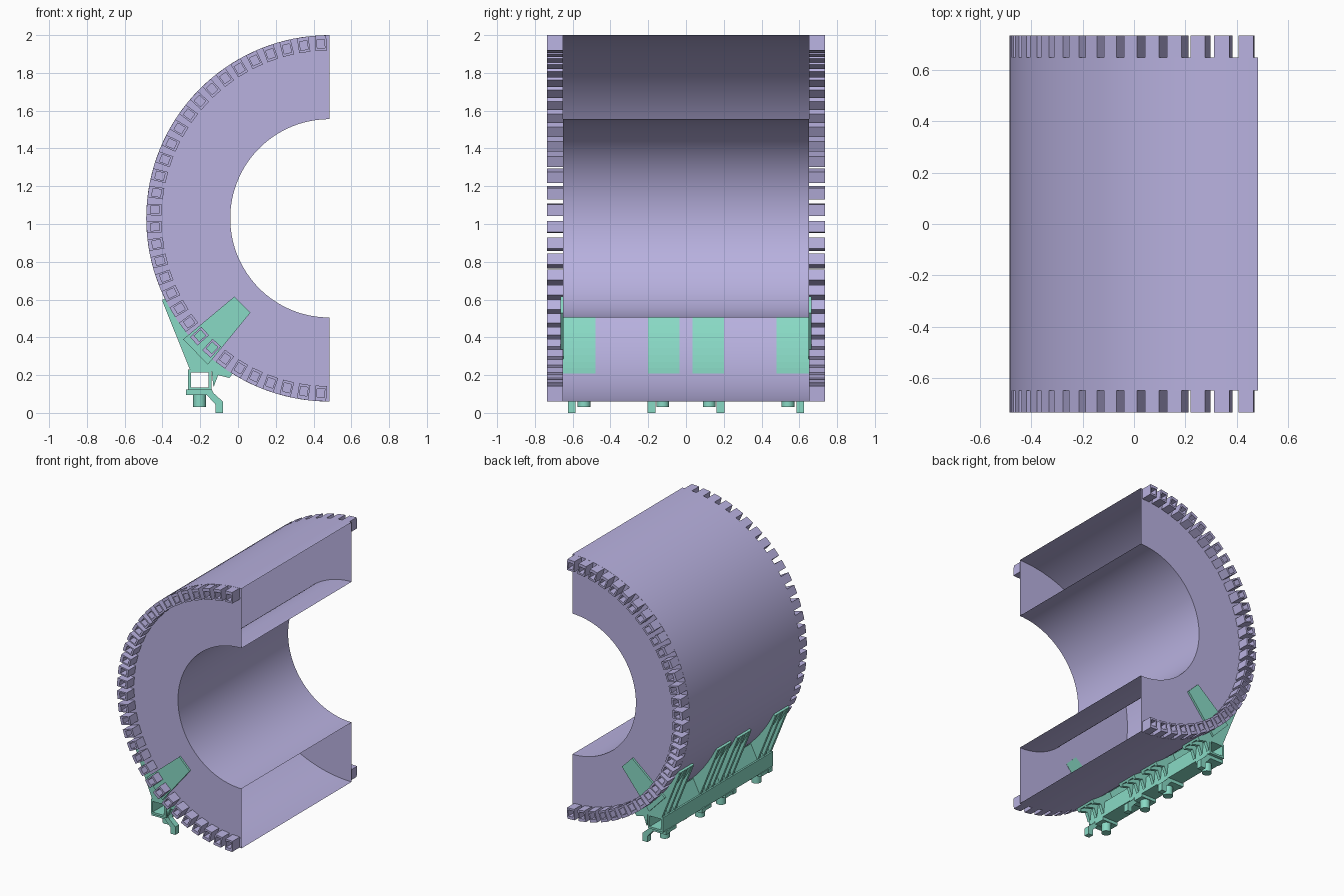
import bpy, bmesh
from math import sin, cos, pi, radians

if "Cube" in bpy.data.objects:
    bpy.data.objects.remove(bpy.data.objects["Cube"])

CX, CZ, RO, RI = 0.484, 1.03, 0.97, 0.525   # half-ring centre and radii
HY, TY = 0.65, 0.735                        # shell half length, tooth tip


def material(name, rgb):
    m = bpy.data.materials.new(name)
    m.diffuse_color = (*rgb, 1)
    m.use_nodes = True
    m.node_tree.nodes["Principled BSDF"].inputs["Base Color"].default_value = m.diffuse_color
    return m


LILAC = material("lilac", (0.48, 0.44, 0.74))
GREEN = material("green", (0.25, 0.70, 0.56))


def finish(bm, name, mat, smooth=False, normals=True):
    if normals:
        bmesh.ops.recalc_face_normals(bm, faces=bm.faces)
    me = bpy.data.meshes.new(name)
    bm.to_mesh(me)
    bm.free()
    ob = bpy.data.objects.new(name, me)
    bpy.context.collection.objects.link(ob)
    me.materials.append(mat)
    if smooth:
        bpy.ops.object.select_all(action='DESELECT')
        ob.select_set(True)
        bpy.context.view_layer.objects.active = ob
        bpy.ops.object.shade_smooth_by_angle(angle=radians(30))
    return ob


def polar(r, a):
    return CX + r * cos(a), CZ + r * sin(a)


def prism(bm, pts, y0, y1):
    a = [bm.verts.new((x, y0, z)) for x, z in pts]
    b = [bm.verts.new((x, y1, z)) for x, z in pts]
    bm.faces.new(a)
    bm.faces.new(b[::-1])
    for i in range(len(pts)):
        j = (i + 1) % len(pts)
        bm.faces.new((a[i], b[i], b[j], a[j]))


def tube(bm, outer, inner, y0, y1):
    rings = [[bm.verts.new((x, y, z)) for x, z in p]
             for p, y in ((outer, y0), (outer, y1), (inner, y1), (inner, y0))]
    n = len(outer)
    for k in range(4):
        r, s = rings[k], rings[(k + 1) % 4]
        for i in range(n):
            j = (i + 1) % n
            bm.faces.new((r[i], r[j], s[j], s[i]))


def rect(x0, x1, z0, z1):
    return [(x0, z0), (x1, z0), (x1, z1), (x0, z1)]


# Half-ring shell: outer skin, inner skin, two end walls, open at the cut
bm = bmesh.new()
N = 64
rows = []
for i in range(N + 1):
    a = pi / 2 + pi * i / N
    rows.append([bm.verts.new((x, y, z)) for (x, z), y in (
        (polar(RO, a), -HY), (polar(RO, a), HY),
        (polar(RI, a), HY), (polar(RI, a), -HY))])
for p, q in zip(rows, rows[1:]):
    for k in range(4):
        m = (k + 1) % 4
        bm.faces.new((p[k], p[m], q[m], q[k]))
finish(bm, "half_ring_shell", LILAC, True)

# Hollow teeth around both rims
bm = bmesh.new()
TEETH = 32


def tooth_section(r0, r1, half):
    pts = []
    for r, t in ((r0, -half), (r1, -half), (r1, half), (r0, half)):
        pts.append((CX + r * ca - t * sa, CZ + r * sa + t * ca))
    return pts


for i in range(TEETH):
    a = pi / 2 + pi * (i + 0.5) / TEETH
    ca, sa = cos(a), sin(a)
    outer = tooth_section(0.888, 0.969, 0.030)
    inner = tooth_section(0.902, 0.948, 0.020)
    for s in (-1, 1):
        tube(bm, outer, inner, s * HY, s * TY)
finish(bm, "rim_teeth", LILAC)

# Square support beam
bm = bmesh.new()
tube(bm, rect(-0.265, -0.14, 0.12, 0.23), rect(-0.25, -0.155, 0.135, 0.215), -HY, HY)
finish(bm, "support_beam", GREEN)

# Curved saddles and their ribs
A0, A1, S = radians(206), radians(238), 10
arc = [A0 + (A1 - A0) * i / S for i in range(S + 1)]
saddle = [polar(0.969, a) for a in arc] + [polar(0.985, a) for a in reversed(arc)]
rib = [polar(0.975, a) for a in arc] + [
    (-0.045, 0.185), (-0.105, 0.20), (-0.13, 0.135), (-0.14, 0.23),
    (-0.255, 0.23), (-0.40, 0.59)]
bs, br = bmesh.new(), bmesh.new()
for s in (-1, 1):
    for y0, y1 in ((0.035, 0.20), (0.48, HY)):
        prism(bs, saddle, s * y0, s * y1)
        mid = (y0 + y1) / 2
        for y in (y0 + 0.012, mid, y1 - 0.012):
            prism(br, rib, s * y - 0.012, s * y + 0.012)
finish(bs, "saddles", GREEN)
finish(br, "saddle_ribs", GREEN)

# Sloping web between beam and shell
bm = bmesh.new()
prism(bm, [(-0.255, 0.225), (-0.235, 0.225), (-0.185, 0.325), (-0.20, 0.335)], -HY, HY)
finish(bm, "beam_web", GREEN)

# End plates lying on the shell end walls
bm = bmesh.new()
plate = [(-0.29, 0.39), (-0.02, 0.615), (0.065, 0.53), (-0.16, 0.255)]
for s in (-1, 1):
    prism(bm, plate, s * 0.648, s * 0.665)
finish(bm, "end_plates", GREEN)

# Clamp pads, hooked legs and pins under the beam
pads, legs, pins = bmesh.new(), bmesh.new(), bmesh.new()
leg = [(-0.275, 0.125), (-0.275, 0.095), (-0.165, 0.095), (-0.12, 0.045),
       (-0.12, 0.0), (-0.08, 0.0), (-0.08, 0.06), (-0.13, 0.105), (-0.14, 0.125)]
circle = [(-0.203 + 0.034 * cos(2 * pi * i / 24), 0.034 * sin(2 * pi * i / 24))
          for i in range(24)]
for s in (-1, 1):
    for y_leg, y_pin in ((0.183, 0.123), (0.605, 0.54)):
        prism(legs, leg, s * (y_leg - 0.021), s * (y_leg + 0.021))
        prism(pads, rect(-0.27, -0.14, 0.097, 0.123), s * (y_pin - 0.04), s * y_leg)
        lo = [pins.verts.new((x, s * y_pin + y, 0.03)) for x, y in circle]
        hi = [pins.verts.new((x, s * y_pin + y, 0.11)) for x, y in circle]
        pins.faces.new(lo)
        pins.faces.new(hi)
        for i in range(24):
            j = (i + 1) % 24
            pins.faces.new((lo[i], lo[j], hi[j], hi[i]))
finish(pads, "clamp_pads", GREEN)
finish(legs, "clamp_legs", GREEN)
finish(pins, "clamp_pins", GREEN, True)
